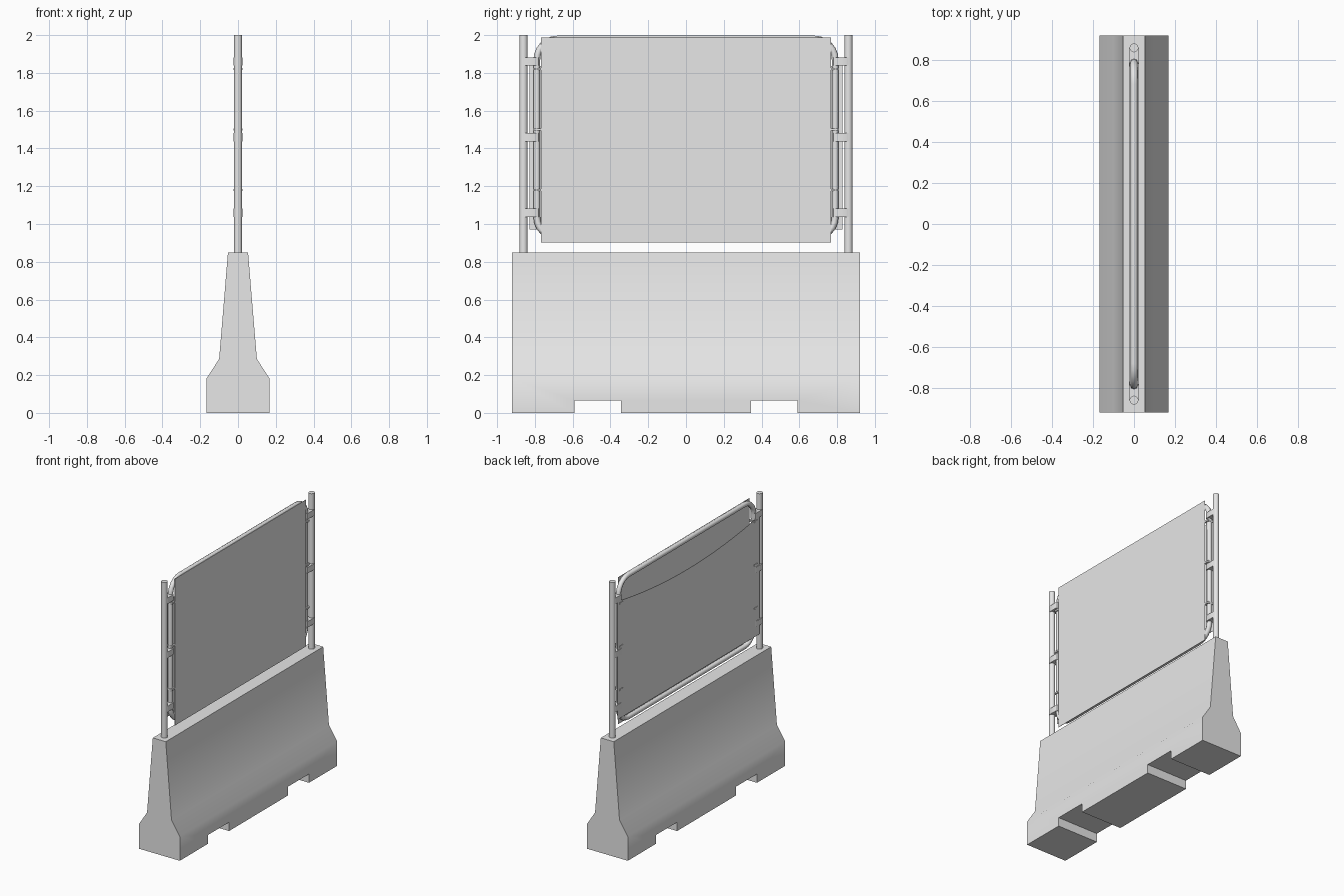
import bpy, bmesh
from math import radians, cos, sin, pi

default = bpy.data.objects.get("Cube")
if default:
    bpy.data.objects.remove(default, do_unlink=True)

grey = bpy.data.materials.new("light_grey")
grey.use_nodes = True
colour = (0.8, 0.8, 0.8, 1)
grey.diffuse_color = colour
grey.node_tree.nodes["Principled BSDF"].inputs["Base Color"].default_value = colour


def activate(ob):
    bpy.ops.object.select_all(action='DESELECT')
    ob.select_set(True)
    bpy.context.view_layer.objects.active = ob


def smooth(ob, angle=40):
    activate(ob)
    bpy.ops.object.shade_smooth_by_angle(angle=radians(angle))


def link(name, data):
    ob = bpy.data.objects.new(name, data)
    bpy.context.collection.objects.link(ob)
    data.materials.append(grey)
    return ob


def prism(name, points, offset):
    """Extrude a closed outline of 3D points along an offset."""
    bm = bmesh.new()
    face = bm.faces.new([bm.verts.new(p) for p in points])
    out = bmesh.ops.extrude_face_region(bm, geom=[face])
    moved = [v for v in out["geom"] if isinstance(v, bmesh.types.BMVert)]
    bmesh.ops.translate(bm, verts=moved, vec=offset)
    bmesh.ops.recalc_face_normals(bm, faces=bm.faces)
    me = bpy.data.meshes.new(name)
    bm.to_mesh(me)
    bm.free()
    return link(name, me)


def box(name, center, size, bevel=0):
    bm = bmesh.new()
    bmesh.ops.create_cube(bm, size=1)
    bmesh.ops.scale(bm, vec=size, verts=bm.verts)
    bmesh.ops.translate(bm, vec=center, verts=bm.verts)
    if bevel:
        upright = [e for e in bm.edges if abs(e.verts[0].co.z - e.verts[1].co.z) > 1e-4]
        bmesh.ops.bevel(bm, geom=upright, offset=bevel, segments=2, profile=0.5,
                        affect='EDGES')
    me = bpy.data.meshes.new(name)
    bm.to_mesh(me)
    bm.free()
    return link(name, me)


# Concrete base: stepped profile swept along y
half = [(0.168, 0), (0.168, 0.18), (0.1, 0.285), (0.053, 0.85)]
outline = half + [(-x, z) for x, z in reversed(half)]
base = prism("concrete_base", [(x, -0.92, z) for x, z in outline], (0, 1.84, 0))

# Lifting slots through the underside
for side in (-1, 1):
    cutter = box("slot_cutter", (0, side * 0.467, 0), (1, 0.246, 0.13))
    cutter.hide_render = True
    mod = base.modifiers.new("slot", 'BOOLEAN')
    mod.operation = 'DIFFERENCE'
    mod.solver = 'EXACT'
    mod.object = cutter
    activate(base)
    bpy.ops.object.modifier_apply(modifier=mod.name)
    bpy.data.objects.remove(cutter, do_unlink=True)
smooth(base)

# Tubular frame with rounded corners
R, Y, LOW, HIGH = 0.11, 0.79, 0.928, 1.979
path = []
corners = [(Y - R, HIGH - R), (R - Y, HIGH - R), (R - Y, LOW + R), (Y - R, LOW + R)]
for i, (cy, cz) in enumerate(corners):
    for k in range(7):
        a = (i + k / 6) * pi / 2
        path.append((0, cy + R * cos(a), cz + R * sin(a)))
curve = bpy.data.curves.new("tube_frame", 'CURVE')
curve.dimensions = '3D'
curve.bevel_depth = 0.018
curve.bevel_resolution = 2
spline = curve.splines.new('POLY')
spline.points.add(len(path) - 1)
for point, co in zip(spline.points, path):
    point.co = (*co, 1)
spline.use_cyclic_u = True
frame = link("tube_frame", curve)
activate(frame)
bpy.ops.object.convert(target='MESH')
smooth(bpy.context.object, 50)

# Outer sign panel
box("front_panel", (0.0195, 0, 1.445), (0.003, 1.535, 1.085))

# Rear sheet with a sagging top edge
top_edge = []
for k in range(17):
    t = k / 8 - 1
    top_edge.append((-0.021, 0.828 * t, 1.77 + 0.075 * t * t))
prism("rear_sheet", [(-0.021, 0.828, 0.97), (-0.021, -0.828, 0.97)] + top_edge,
      (0.003, 0, 0))

# Posts, clamps and ties on both ends
for side, label in ((-1, "front"), (1, "back")):
    bpy.ops.mesh.primitive_cylinder_add(vertices=12, radius=0.022, depth=1.17,
                                        location=(0, side * 0.86, 1.415))
    post = bpy.context.object
    post.name = label + "_post"
    post.data.materials.append(grey)
    smooth(post)
    for z in (1.06, 1.46, 1.86):
        clamp = box(label + "_clamp", (0, side * 0.822, z), (0.05, 0.088, 0.044), 0.014)
        smooth(clamp)
    for z in (1.18, 1.5, 1.82):
        box(label + "_tie", (0, side * 0.787, z), (0.05, 0.042, 0.012), 0.008)
